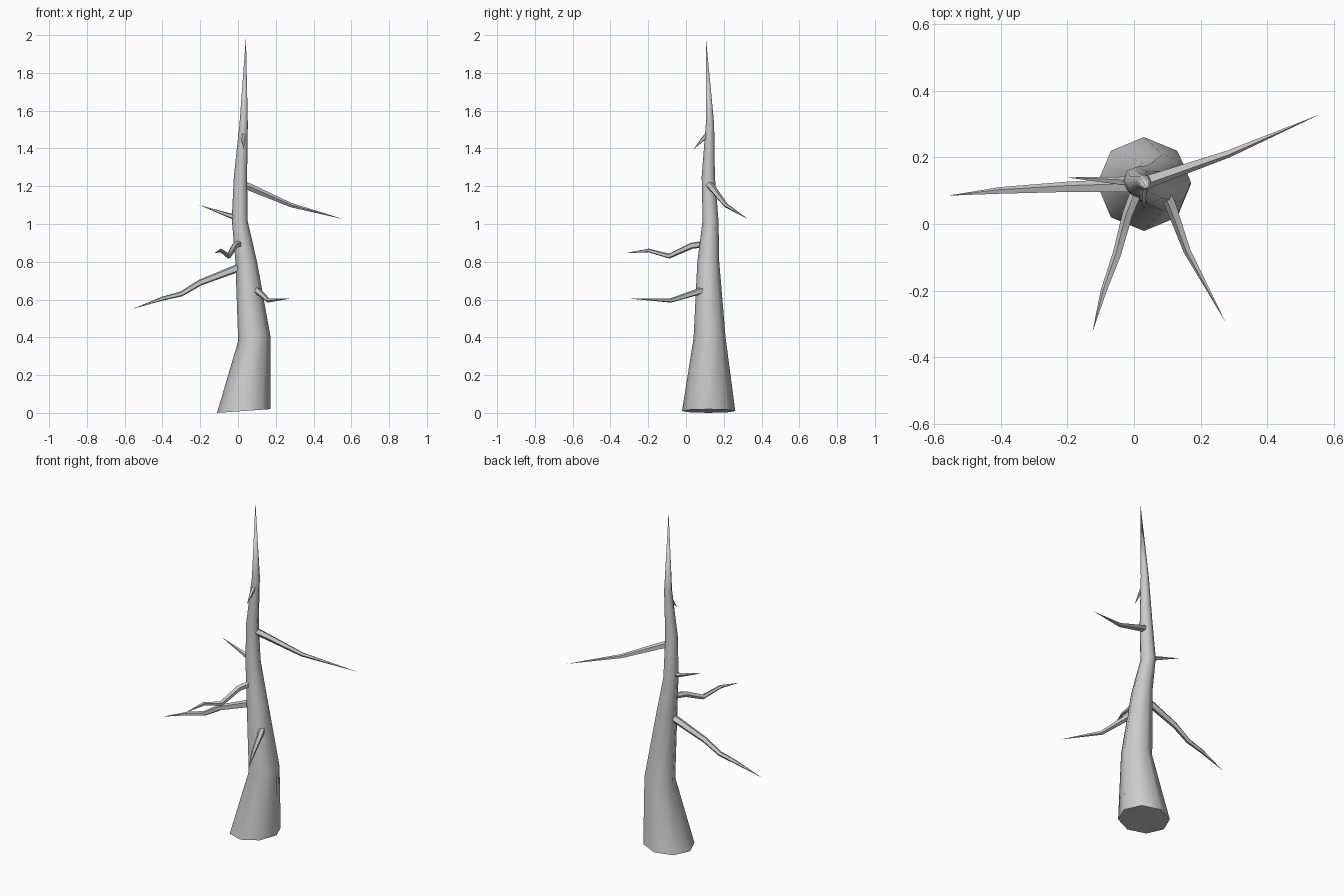
import bpy, bmesh
from math import cos, sin, tau, radians
from mathutils import Vector

if "Cube" in bpy.data.objects:
    bpy.data.objects.remove(bpy.data.objects["Cube"])


def limb(name, path, sides, tilts=None):
    """Tapered tube along (x, y, z, radius) points, ending in a sharp tip."""
    pts = [Vector(p[:3]) for p in path]
    bm = bmesh.new()
    rings = []
    for i, p in enumerate(pts[:-1]):
        if tilts:  # near-horizontal rings, each leaning in x
            u, v = Vector((1, 0, tilts[i])), Vector((0, 1, 0))
        else:      # rings square to the path
            t = (pts[i + 1] - pts[max(i - 1, 0)]).normalized()
            u = t.cross(Vector((0, 0, 1))).normalized()
            v = t.cross(u)
        r = path[i][3]
        rings.append([bm.verts.new(p + r * (u * cos(tau * k / sides) + v * sin(tau * k / sides)))
                      for k in range(sides)])
    tip = bm.verts.new(pts[-1])
    for a, b in zip(rings, rings[1:]):
        for k in range(sides):
            n = (k + 1) % sides
            bm.faces.new((a[k], a[n], b[n], b[k]))
    for k in range(sides):
        bm.faces.new((rings[-1][k], rings[-1][(k + 1) % sides], tip))
    bm.faces.new(rings[0][::-1])
    bmesh.ops.recalc_face_normals(bm, faces=bm.faces)
    me = bpy.data.meshes.new(name)
    bm.to_mesh(me)
    bm.free()
    ob = bpy.data.objects.new(name, me)
    bpy.context.collection.objects.link(ob)
    bpy.ops.object.select_all(action='DESELECT')
    ob.select_set(True)
    bpy.context.view_layer.objects.active = ob
    bpy.ops.object.shade_smooth_by_angle(angle=radians(50))


# Leaning eight-sided trunk with a flared foot
limb("trunk", [
    (0.03, 0.12, 0.01, 0.141), (0.086, 0.125, 0.395, 0.085), (0.044, 0.118, 0.8, 0.058),
    (0.009, 0.13, 1.02, 0.042), (0.013, 0.118, 1.25, 0.035), (0.03, 0.127, 1.53, 0.022),
    (0.042, 0.105, 1.99, 0)], 8, [0.07, 0.17, -0.1, -0.1, 0, 0])

# Bare branches, lowest first
branches = {
    "branch_front_right": [(0.095, 0.09, 0.65, 0.02), (0.11, 0.06, 0.64, 0.018),
                           (0.16, -0.08, 0.595, 0.012), (0.275, -0.295, 0.605, 0)],
    "branch_left": [(0.02, 0.115, 0.775, 0.023), (-0.2, 0.11, 0.69, 0.017),
                    (-0.3, 0.105, 0.63, 0.014), (-0.4, 0.1, 0.605, 0.011), (-0.56, 0.085, 0.55, 0)],
    "branch_front": [(0.01, 0.1, 0.895, 0.019), (-0.018, 0.03, 0.885, 0.017), (-0.05, -0.09, 0.83, 0.014),
                     (-0.09, -0.2, 0.86, 0.01), (-0.125, -0.325, 0.845, 0)],
    "twig_left": [(0.0, 0.125, 1.025, 0.016), (-0.03, 0.128, 1.04, 0.014), (-0.205, 0.14, 1.1, 0)],
    "branch_right": [(0.02, 0.12, 1.21, 0.023), (0.06, 0.135, 1.195, 0.02),
                     (0.28, 0.21, 1.1, 0.012), (0.56, 0.33, 1.025, 0)],
    "twig_top": [(0.027, 0.115, 1.475, 0.014), (0.028, 0.09, 1.45, 0.011), (0.03, 0.04, 1.395, 0)],
}
for name, path in branches.items():
    limb(name, path, 5)
